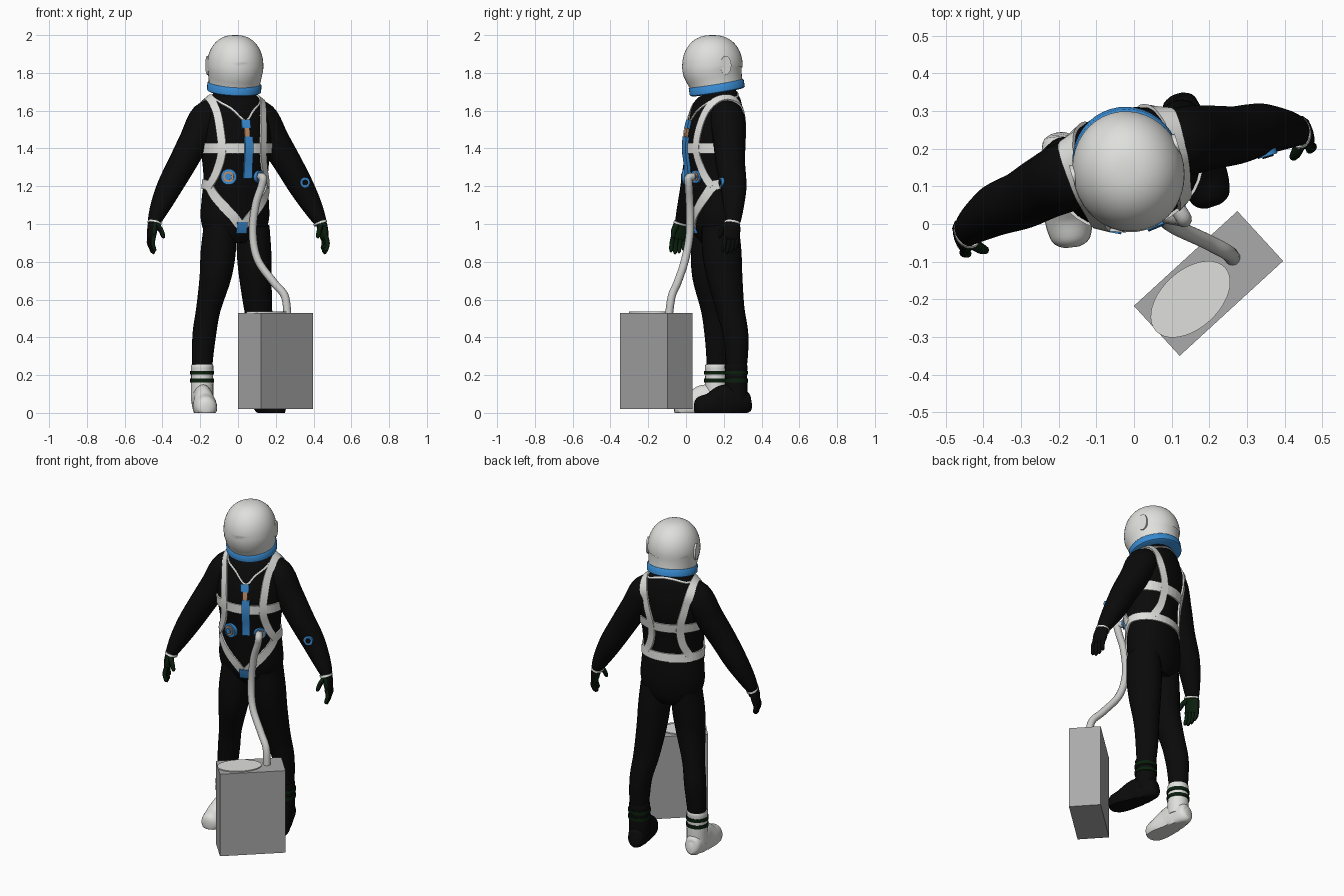
import bpy, bmesh, math
from mathutils import Vector
from mathutils.bvhtree import BVHTree

if "Cube" in bpy.data.objects:
    bpy.data.objects.remove(bpy.data.objects["Cube"])


def material(name, rgb):
    m = bpy.data.materials.new(name)
    m.use_nodes = True
    m.diffuse_color = (*rgb, 1)
    m.node_tree.nodes["Principled BSDF"].inputs["Base Color"].default_value = (*rgb, 1)
    return m


BLACK = material("suit black", (.003, .003, .003))
WHITE = material("off white", (.74, .74, .72))
BLUE = material("fitting blue", (.04, .26, .65))
GREEN = material("dark green", (.003, .014, .004))
GREY = material("case grey", (.4, .4, .4))
HOSE = material("hose grey", (.58, .58, .57))
BRASS = material("brass", (.5, .26, .13))

# Body frame: the figure is turned a little towards its left
FWD = Vector((.29, -.957, 0))
SIDE = Vector((.957, .29, 0))
UP = Vector((0, 0, 1))
CENTRE = Vector((-.018, .16, 0))


def body(u, v, z):
    return CENTRE + SIDE * u + FWD * v + UP * z


def smooth_path(pts, steps=5, closed=False):
    """Catmull-Rom through points of any dimension."""
    p = [Vector(q) for q in pts]
    n = len(p)
    get = (lambda i: p[i % n]) if closed else (lambda i: p[max(0, min(n - 1, i))])
    out = []
    for i in range(n if closed else n - 1):
        a, b, c, d = get(i - 1), get(i), get(i + 1), get(i + 2)
        for k in range(steps):
            t = k / steps
            out.append((b * 2 + (c - a) * t + (a * 2 - b * 5 + c * 4 - d) * t * t
                        + (b * 3 - a - c * 3 + d) * t ** 3) / 2)
    return out if closed else out + [p[-1]]


def build(name, verts, faces, mat):
    me = bpy.data.meshes.new(name)
    me.from_pydata([tuple(v) for v in verts], [], faces)
    bm = bmesh.new()
    bm.from_mesh(me)
    bmesh.ops.recalc_face_normals(bm, faces=bm.faces)
    for f in bm.faces:
        f.smooth = True
    bm.to_mesh(me)
    bm.free()
    me.set_sharp_from_angle(angle=math.radians(45))
    me.materials.append(mat)
    ob = bpy.data.objects.new(name, me)
    bpy.context.collection.objects.link(ob)
    return ob


def tube(name, pts, mat, ref=FWD, n=20, steps=5, floor=None):
    """Loft of ellipses; each point is x, y, z, radius along ref, radius across."""
    path = smooth_path(pts, steps) if steps > 1 else [Vector(q) for q in pts]
    pos = [Vector(q[:3]) for q in path]
    verts, faces, last = [], [], len(pos) - 1
    for i, q in enumerate(path):
        t = (pos[min(i + 1, last)] - pos[max(i - 1, 0)]).normalized()
        a = (ref - t * ref.dot(t)).normalized()
        b = t.cross(a)
        for j in range(n):
            w = math.tau * j / n
            v = pos[i] + a * q[3] * math.cos(w) + b * q[4] * math.sin(w)
            if floor is not None:
                v.z = max(v.z, floor)
            verts.append(v)
    for i in range(last):
        for j in range(n):
            k = (j + 1) % n
            faces.append((i * n + j, i * n + k, (i + 1) * n + k, (i + 1) * n + j))
    faces += [tuple(range(n))[::-1], tuple(range(last * n, last * n + n))]
    return build(name, verts, faces, mat)


def local(rows, s=1):
    return [(*body(s * u, v, z), a, b) for u, v, z, a, b in rows]


def disc(name, p, normal, r, depth, mat, ref=UP, r2=None):
    n = normal.normalized()
    ends = [p - n * .01, p + n * depth]
    return tube(name, [(*e, r, r2 or r) for e in ends], mat, ref, 24, 1)


# Torso
torso = tube("torso", local([
    (0, 0, .90, .08, .10), (0, 0, .95, .11, .16), (0, .005, 1.03, .13, .185),
    (0, .01, 1.12, .135, .182), (0, .02, 1.22, .135, .174), (0, .02, 1.3, .14, .177),
    (0, .02, 1.4, .152, .19), (0, .005, 1.5, .152, .195), (0, -.01, 1.6, .135, .18),
    (0, -.02, 1.66, .11, .145), (0, -.02, 1.7, .085, .1), (0, -.015, 1.76, .07, .08)]),
    BLACK, n=36)

# Arms and gloved hands
arms = []
for s, which in ((1, "left"), (-1, "right")):
    arms.append(tube(which + "_arm", local([
        (.07, -.015, 1.6, .07, .06), (.15, -.015, 1.565, .092, .085), (.222, -.005, 1.44, .086, .08),
        (.293, .01, 1.32, .078, .074), (.363, .015, 1.2, .07, .067), (.417, .03, 1.1, .056, .054),
        (.456, .045, 1.02, .042, .036), (.462, .048, 1.0, .03, .025)], s), BLACK))
    hand = [tube(which + "_palm", local([
        (.455, .045, 1.03, .036, .03), (.47, .055, .98, .046, .026),
        (.478, .06, .93, .044, .02), (.478, .062, .915, .03, .012)], s), BLACK, n=16)]
    for k, length in enumerate((.065, .08, .085, .075)):
        v = .028 + k * .022
        hand.append(tube(f"{which}_finger_{k + 1}", local([
            (.476, v, .935, .012, .013), (.484, v + .006, .935 - length * .5, .012, .012),
            (.474, v + .012, .935 - length, .01, .01), (.47, v + .013, .93 - length, .004, .004)], s),
            BLACK, n=10, steps=3))
    hand.append(tube(which + "_thumb", local([
        (.46, .075, 1.0, .017, .016), (.44, .1, .97, .015, .014),
        (.428, .11, .935, .011, .011), (.426, .11, .925, .004, .004)], s), BLACK, n=10, steps=3))
    # Green grip on the palm side
    for ob in hand:
        ob.data.materials.append(GREEN)
        for f in ob.data.polygons:
            if f.normal.dot(SIDE * -s + FWD * .5) > .1:
                f.material_index = 1
    tube(which + "_hand_strap", local([
        (.457, .05, 1.01, .042, .037), (.46, .052, 1.0, .045, .036)], s), WHITE, steps=1)

# Legs
legs = [
    tube("right_leg", [
        (-.095, .13, .99, .1, .085), (-.105, .125, .85, .1, .092), (-.12, .125, .72, .092, .083),
        (-.157, .15, .55, .072, .064), (-.178, .165, .42, .068, .062),
        (-.187, .165, .3, .058, .056), (-.19, .16, .2, .05, .05)], BLACK),
    tube("left_leg", [
        (.08, .18, .99, .1, .085), (.085, .19, .85, .105, .09), (.092, .205, .72, .095, .085),
        (.107, .235, .55, .075, .074), (.125, .262, .42, .068, .064),
        (.132, .268, .3, .06, .058), (.135, .265, .2, .05, .05)], BLACK)]

# Boots with two ankle bands each
for which, mat, ankle, heel, toe in (
        ("right", WHITE, (-.19, .16), (-.2, .24), (-.165, -.062)),
        ("left", BLACK, (.135, .265), (.113, .342), (.212, .047))):
    h, t = Vector(heel), Vector(toe)
    foot = [(*h.lerp(t, k), z, a, b) for k, z, a, b in (
        (0, .05, .03, .02), (.06, .05, .055, .045), (.3, .06, .09, .056), (.5, .045, .1, .056),
        (.72, .03, .078, .064), (.9, .03, .06, .055), (.97, .03, .045, .04), (1, .03, .025, .018))]
    tube(which + "_foot", foot, mat, UP, 24, 4, 0)
    tube(which + "_boot_shaft", [(*ankle, z, r, r) for z, r in
                                 ((.06, .06), (.14, .06), (.2, .058), (.25, .06), (.255, .05))],
         mat, steps=3)
    for i, z in enumerate((.162, .202)):
        tube(f"{which}_ankle_band_{i + 1}", [(*ankle, z, .064, .064), (*ankle, z + .02, .064, .064)],
             GREEN, steps=1)

# Helmet dome, ear plates and tilted neck ring
lean = (UP + FWD * .17).normalized()
ring = Vector((-.02, .163, 1.722))
dome = [(*(ring + lean * k), .142, .136) for k in (0, .03)]
dome += [(-.015, .14, 1.84 + .16 * math.sin(w), .16 * math.cos(w) ** .85 + .001,
          .147 * math.cos(w) ** .85 + .001)
         for w in (math.pi / 2 * k / 12 * .995 for k in range(-1, 13))]
tube("helmet", dome, WHITE, n=40, steps=2)
tube("neck_ring", [(*(ring + lean * k), r, r - .005) for k, r in
                   ((-.024, .138), (-.018, .148), (.018, .148), (.024, .142))], BLUE, n=40, steps=1)
for s, which in ((1, "left"), (-1, "right")):
    ear = Vector((-.015, .14, 1.84)) + SIDE * s * .138 - FWD * .03
    disc(which + "_ear_plate", ear, SIDE * s, .05, .009, WHITE, r2=.03)


# Webbing is laid onto the body by casting rays inwards
def surface(*obs):
    verts, faces = [], []
    for ob in obs:
        base = len(verts)
        verts += [v.co.copy() for v in ob.data.vertices]
        faces += [[base + i for i in f.vertices] for f in ob.data.polygons]
    return BVHTree.FromPolygons(verts, faces)


def drop(tree, p):
    aim = CENTRE + UP * min(p.z, 1.45)
    out = (p - aim).normalized()
    hit = tree.ray_cast(aim + out, -out)[0]
    return hit or p, out


def ribbon(name, pts, width, mat, tree, closed=False, lift=.008):
    path = smooth_path([body(*p) for p in pts], 6, closed)
    n = len(path)
    verts, faces = [], []
    for i, p in enumerate(path):
        ahead, back = (i + 1, i - 1) if closed else (min(i + 1, n - 1), max(i - 1, 0))
        t = path[ahead % n] - path[back]
        c, out = drop(tree, p)
        across = t.cross(out).normalized() * width / 2
        edges = [drop(tree, c + across * k) for k in (1, -1)]
        verts += [e + o * lift for e, o in edges] + [e - o * lift for e, o in edges[::-1]]
    for i in range(n if closed else n - 1):
        a, b = i * 4, (i + 1) % n * 4
        faces += [(a + k, a + (k + 1) % 4, b + (k + 1) % 4, b + k) for k in range(4)]
    if not closed:
        faces += [(0, 1, 2, 3), tuple(range(n * 4 - 4, n * 4))]
    return build(name, verts, faces, mat)


trunk = surface(torso)
upper = surface(torso, *arms)
lower = surface(torso, *legs)
turn = [math.tau * k / 24 for k in range(24)]

ribbon("chest_band", [(.19 * math.sin(a), .15 * math.cos(a), 1.4) for a in turn], .055, WHITE, trunk, True)
ribbon("hip_harness", [(.19 * math.sin(a), .14 * math.cos(a),
                        .99 + .22 * min(1, min(a, math.tau - a) / 1.1)) for a in turn],
       .05, WHITE, lower, True)
for s, which in ((1, "left"), (-1, "right")):
    ribbon(which + "_shoulder_strap", [(s * u, v, z) for u, v, z in (
        (.175, .08, 1.2), (.145, .12, 1.27), (.118, .15, 1.38), (.125, .14, 1.5), (.143, .1, 1.62),
        (.15, 0, 1.68), (.143, -.1, 1.63), (.125, -.15, 1.5), (.105, -.15, 1.4),
        (.125, -.14, 1.3), (.165, -.1, 1.22))], .042, WHITE, upper, lift=.01)
ribbon("neck_cord", [(-.12, .07, 1.66), (-.05, .12, 1.6), (.012, .14, 1.54), (.06, .12, 1.59),
                     (.12, .07, 1.65), (.11, -.08, 1.67), (-.11, -.08, 1.67)],
       .009, WHITE, upper, True, .006)

# Blue chest strap, buckle and crotch tab
ribbon("chest_strap", [(.02, .15, z) for z in (1.46, 1.4, 1.32, 1.24)], .042, BLUE, trunk, lift=.018)
ribbon("chest_buckle", [(.012, .15, z) for z in (1.545, 1.525, 1.5)], .045, BLUE, trunk, lift=.016)
ribbon("buckle_link", [(.015, .15, z) for z in (1.5, 1.48, 1.455)], .026, BRASS, trunk, lift=.014)
ribbon("crotch_tab", [(0, .14, z) for z in (1.01, .98, .95)], .052, BLUE, lower, lift=.015)

# Round fittings on the belly and left forearm
for name, u, r in (("right_port", -.072, .042), ("left_port", .095, .034)):
    p, out = drop(trunk, body(u, .14, 1.25))
    disc(name, p, out, r, .014, BLUE)
    disc(name + "_collar", p, out, r * .68, .02, BRASS)
    disc(name + "_core", p, out, r * .42, .026, BLUE)
gauge = Vector((.352, .192, 1.22))
disc("forearm_gauge", gauge, FWD, .027, .012, BLUE)
disc("forearm_gauge_face", gauge, FWD, .015, .016, BLACK)

# Hose from the left port to the case
tube("hose", [(x, y, z, .021, .021) for x, y, z in (
    (.11, .05, 1.25), (.132, .015, 1.245), (.125, .015, 1.2), (.093, .02, 1.1), (.078, .02, .95),
    (.105, -.005, .81), (.19, -.045, .69), (.247, -.075, .62), (.262, -.09, .52))],
    HOSE, SIDE, 14, 7)

# Portable case with an oval lid plate
angle = math.radians(42.5)
bpy.ops.mesh.primitive_cube_add(size=1, location=(.198, -.158, .275), rotation=(0, 0, angle))
case = bpy.context.object
case.name = "portable_case"
case.scale = (.373, .18, .51)
case.data.materials.append(GREY)
bpy.ops.mesh.primitive_cylinder_add(vertices=40, radius=1, depth=1, location=(.15, -.2, .532),
                                    rotation=(0, 0, angle))
lid = bpy.context.object
lid.name = "lid_plate"
lid.scale = (.125, .077, .008)
lid.data.materials.append(WHITE)
